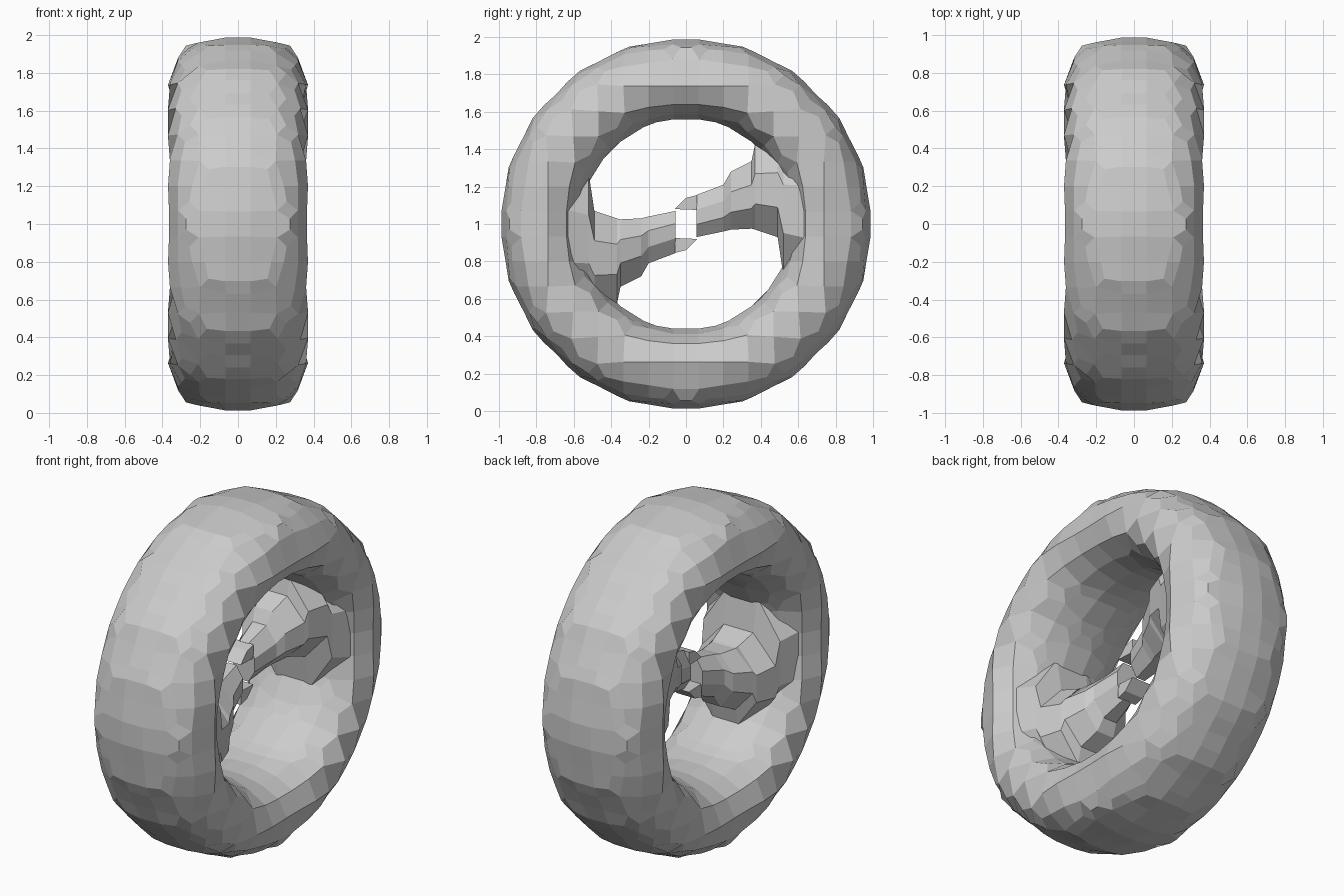
import bpy, bmesh, math

if "Cube" in bpy.data.objects:
    bpy.data.objects.remove(bpy.data.objects["Cube"])


def make_object(name, bm):
    bmesh.ops.recalc_face_normals(bm, faces=bm.faces)
    me = bpy.data.meshes.new(name)
    bm.to_mesh(me)
    bm.free()
    ob = bpy.data.objects.new(name, me)
    bpy.context.collection.objects.link(ob)
    return ob


def skin_rings(bm, rings, closed=False):
    n = len(rings[0])
    pairs = list(zip(rings, rings[1:]))
    if closed:
        pairs.append((rings[-1], rings[0]))
    else:
        bm.faces.new(rings[0])
        bm.faces.new(rings[-1])
    for a, b in pairs:
        for i in range(n):
            j = (i + 1) % n
            bm.faces.new((a[i], a[j], b[j], b[i]))


# Chunky ring: half section (x, radius) mirrored and revolved about x
half = [(0.12, 1.005), (0.26, 0.965), (0.355, 0.88), (0.395, 0.77),
        (0.37, 0.69), (0.26, 0.61), (0.08, 0.56)]
section = half + [(-x, r) for x, r in reversed(half)]
bm = bmesh.new()
rings = []
N = 80
for k in range(N):
    a = 2 * math.pi * k / N
    dip = 0.013 * (math.cos(20 * a) - 1)      # lumpy tread outline
    ring_verts = []
    for x, r in section:
        rr = r + (dip if r > 0.8 else 0)
        ring_verts.append(bm.verts.new((x, rr * math.cos(a), 1 + rr * math.sin(a))))
    rings.append(ring_verts)
skin_rings(bm, rings, closed=True)
ring = make_object("ring", bm)
# Coarse block remesh gives the uneven flat facets
mod = ring.modifiers.new("facets", 'REMESH')
mod.mode = 'SMOOTH'
mod.octree_depth = 4
mod.scale = 0.9375
mod.use_smooth_shade = False

# Tapering spokes: (distance, low z, high z, half thickness) from the centre
stations = [(0.055, -0.07, 0.155, 0.07), (0.20, -0.04, 0.21, 0.11),
            (0.24, -0.03, 0.28, 0.14), (0.35, -0.025, 0.335, 0.19),
            (0.37, -0.03, 0.43, 0.20), (0.49, -0.07, 0.46, 0.24),
            (0.52, -0.27, 0.47, 0.25), (0.68, -0.33, 0.49, 0.31)]
prof = [(-0.4, 0), (0.4, 0), (1, 0.3), (1, 0.65), (0.4, 1),
        (-0.4, 1), (-1, 0.65), (-1, 0.3)]
for name, s in (("right_spoke", 1), ("left_spoke", -1)):
    bm = bmesh.new()
    rings = []
    for y, lo, hi, t in stations:
        rings.append([bm.verts.new((t * u, s * y, 1 + s * (lo + (hi - lo) * v)))
                      for u, v in prof])
    skin_rings(bm, rings)
    make_object(name, bm)

    # Small bridge closing the centre opening above and below
    bm = bmesh.new()
    pts = [(-0.06, 0.08), (0.06, 0.075), (0.06, 0.155), (0.0, 0.14)]
    rings = [[bm.verts.new((x, s * y, 1 + s * z)) for y, z in pts]
             for x in (-0.06, 0.06)]
    skin_rings(bm, rings)
    make_object(name + "_bridge", bm)
